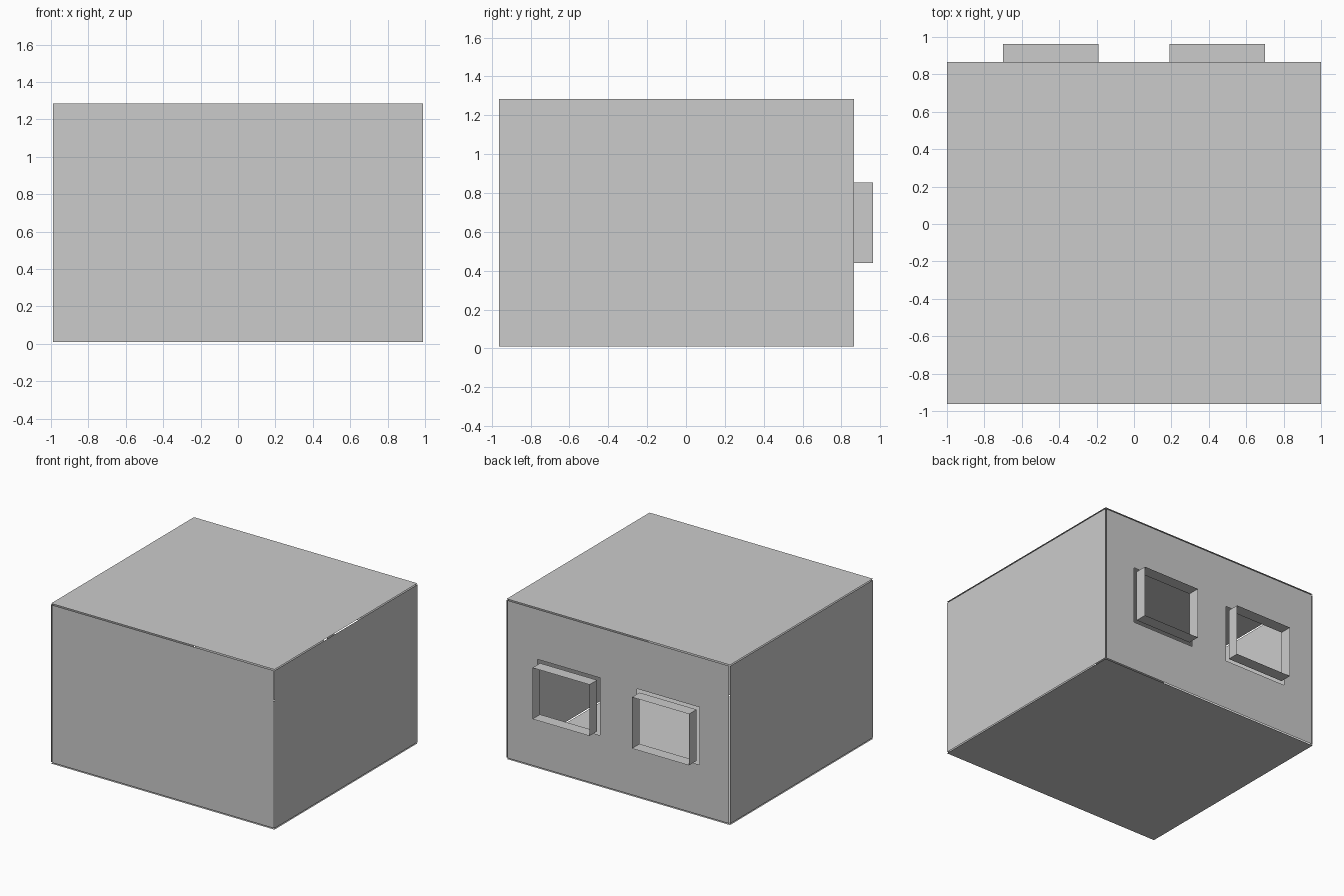
import bpy

if "Cube" in bpy.data.objects:
    bpy.data.objects.remove(bpy.data.objects["Cube"])

X, Y0, Y1, Z = 1.0, -0.962, 0.865, 1.295   # outer limits of the room
G = 0.01                                   # hairline gap between panels
WZ0, WZ1 = 0.44, 0.855                     # window heights
WX0, WX1 = 0.19, 0.70                      # window sides
M = 0.025                                  # clearance of the wall opening


def make(name, verts, faces):
    mesh = bpy.data.meshes.new(name)
    mesh.from_pydata(verts, [], faces)
    mesh.update()
    obj = bpy.data.objects.new(name, mesh)
    bpy.context.collection.objects.link(obj)
    return obj


# floor and roof sheets
def slab(name, z, up):
    quad = [(-X, Y0, z), (X, Y0, z), (X, Y1, z), (-X, Y1, z)]
    make(name, quad, [(0, 1, 2, 3) if up else (3, 2, 1, 0)])


slab("floor", 0, False)
slab("roof", Z, True)

# side walls
for name, s in (("left_wall", -1), ("right_wall", 1)):
    quad = [(s * X, Y0, G), (s * X, Y1, G), (s * X, Y1, Z - G), (s * X, Y0, Z - G)]
    make(name, quad, [(0, 1, 2, 3) if s > 0 else (3, 2, 1, 0)])

# front wall
x = X - G
make("front_wall", [(-x, Y0, G), (x, Y0, G), (x, Y0, Z - G), (-x, Y0, Z - G)],
     [(0, 1, 2, 3)])

# back wall: grid of panels with two cells left open
xs = [-x, -WX1 - M, -WX0 + M, WX0 - M, WX1 + M, x]
zs = [G, WZ0 - M, WZ1 + M, Z - G]
n = len(xs)
verts = [(a, Y1, b) for b in zs for a in xs]
faces = [(j * n + i, (j + 1) * n + i, (j + 1) * n + i + 1, j * n + i + 1)
         for j in range(3) for i in range(5) if (i, j) not in ((1, 1), (3, 1))]
make("back_wall", verts, faces)

# protruding window sleeves
for name, a, b in (("left_window_frame", -WX1, -WX0), ("right_window_frame", WX0, WX1)):
    ring = [(a, WZ0), (b, WZ0), (b, WZ1), (a, WZ1)]
    verts = [(px, y, pz) for y in (Y1, 0.962) for px, pz in ring]
    faces = [(i + 4, i, (i + 1) % 4, (i + 1) % 4 + 4)[::-1] for i in range(4)]
    make(name, verts, faces)
